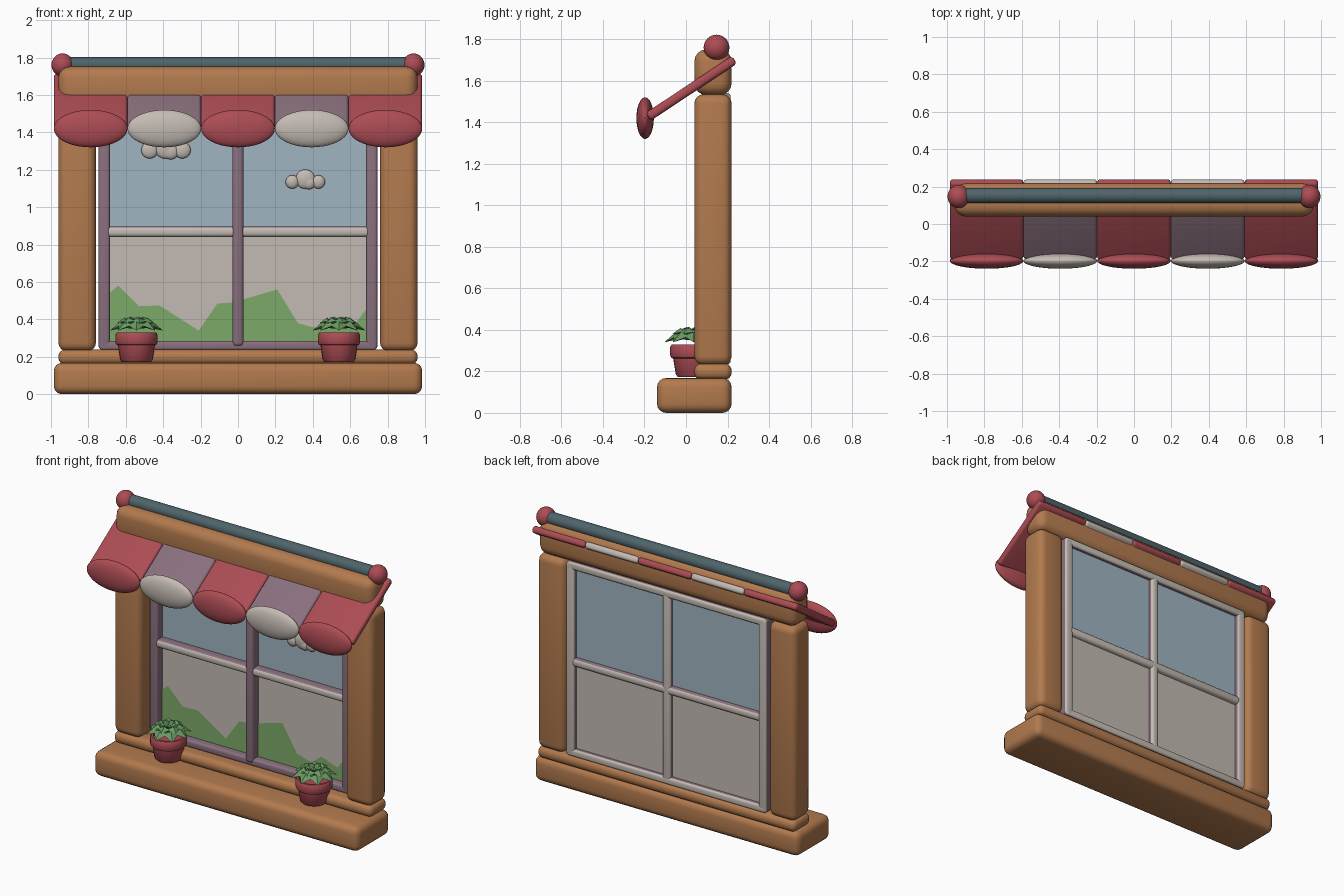
import bpy, bmesh, math
from mathutils import Matrix, Vector

if "Cube" in bpy.data.objects:
    bpy.data.objects.remove(bpy.data.objects["Cube"])


def material(name, rgb):
    lin = [((c / 255 + 0.055) / 1.055) ** 2.4 for c in rgb] + [1]
    m = bpy.data.materials.new(name)
    m.use_nodes = True
    m.diffuse_color = lin
    m.node_tree.nodes["Principled BSDF"].inputs["Base Color"].default_value = lin
    return m


wood = material("wood_brown", (178, 122, 78))
red = material("brick_red", (172, 76, 84))
teal = material("slate_teal", (78, 100, 106))
mauve = material("dusty_mauve", (138, 112, 126))
cream = material("warm_cream", (196, 187, 179))
sky = material("sky_blue", (161, 181, 194))
hill = material("hill_green", (124, 170, 104))
leaf = material("leaf_green", (104, 154, 98))


def finish(bm, name, mats, smooth=True, rule=None):
    """Turn a bmesh into an object; rule picks the material from the face normal."""
    bm.normal_update()
    me = bpy.data.meshes.new(name)
    for m in mats:
        me.materials.append(m)
    for f in bm.faces:
        f.smooth = smooth
        if rule:
            f.material_index = rule(f.normal)
    bm.to_mesh(me)
    bm.free()
    ob = bpy.data.objects.new(name, me)
    bpy.context.collection.objects.link(ob)
    if smooth:
        bpy.ops.object.select_all(action="DESELECT")
        bpy.context.view_layer.objects.active = ob
        ob.select_set(True)
        bpy.ops.object.shade_smooth_by_angle(angle=math.radians(40))
    return ob


def box(name, lo, hi, mats, bevel=0.0, rot=0.0, rule=None):
    lo, hi = Vector(lo), Vector(hi)
    bm = bmesh.new()
    bmesh.ops.create_cube(bm, size=1)
    bmesh.ops.scale(bm, vec=hi - lo, verts=bm.verts)
    if bevel:
        bmesh.ops.bevel(bm, geom=bm.edges[:], offset=bevel, segments=4,
                        profile=0.5, affect="EDGES")
    bmesh.ops.transform(bm, verts=bm.verts,
                        matrix=Matrix.Translation((lo + hi) / 2) @ Matrix.Rotation(rot, 4, "X"))
    return finish(bm, name, mats, bevel > 0, rule)


def ball(bm, centre, radii, u=28, v=16):
    bmesh.ops.create_uvsphere(bm, u_segments=u, v_segments=v, radius=1,
                              matrix=Matrix.Translation(centre) @ Matrix.Diagonal((*radii, 1)))


# Timber surround
box("sill", (-0.985, -0.14, 0), (0.985, 0.22, 0.168), [wood], 0.045)
box("sill_rail", (-0.96, 0.04, 0.16), (0.96, 0.22, 0.238), [wood], 0.034)
box("top_beam", (-0.96, 0.04, 1.53), (0.96, 0.22, 1.752), [wood], 0.06)
for side, x in (("right", -0.86), ("left", 0.86)):
    box(side + "_post", (x - 0.1, 0.04, 0.23), (x + 0.1, 0.22, 1.535), [wood], 0.045)

# Window frame: cream on the back, mauve elsewhere
back_cream = lambda n: 1 if n.y > 0.4 else 0
F0, F1 = 0.12, 0.215
frame = [mauve, cream]
for side, x in (("right", -0.715), ("left", 0.715)):
    box(side + "_stile", (x - 0.03, F0, 0.24), (x + 0.03, F1, 1.535), frame, 0.015, rule=back_cream)
box("bottom_rail", (-0.74, F0, 0.235), (0.74, F1, 0.285), frame, 0.015, rule=back_cream)
box("top_rail", (-0.74, F0, 1.49), (0.74, F1, 1.54), frame, 0.015, rule=back_cream)
box("centre_mullion", (-0.03, F0 - 0.01, 0.255), (0.03, F1, 1.52), frame, 0.022, rule=back_cream)
box("cross_bar", (-0.705, F0, 0.84), (0.705, F1, 0.897), frame, 0.022,
    rule=lambda n: 0 if n.z > 0.8 else 1)

# Panes
box("upper_pane", (-0.7, 0.176, 0.87), (0.7, 0.186, 1.51), [sky])
box("lower_pane", (-0.7, 0.176, 0.26), (0.7, 0.186, 0.87), [cream])

# Hills on the lower pane
ridge = [(-0.69, 0.54), (-0.64, 0.58), (-0.53, 0.47), (-0.42, 0.475), (-0.21, 0.34),
         (-0.11, 0.485), (-0.03, 0.49), (0.21, 0.56), (0.32, 0.38), (0.43, 0.35),
         (0.5, 0.41), (0.62, 0.37), (0.69, 0.46)]
bm = bmesh.new()
for (xa, za), (xb, zb) in zip(ridge, ridge[1:]):
    bm.faces.new([bm.verts.new((x, 0.17, z))
                  for x, z in ((xa, 0.27), (xb, 0.27), (xb, zb), (xa, za))])
bmesh.ops.remove_doubles(bm, verts=bm.verts, dist=0.0001)
finish(bm, "hills", [hill], False)

# Clouds on the upper pane
for side, cx, cz, s in (("right", -0.385, 1.305, 1.25), ("left", 0.36, 1.135, 1.0)):
    bm = bmesh.new()
    for dx, dz, r in ((-0.07, 0, 0.036), (0, 0.015, 0.052), (0.07, 0, 0.036), (0.02, -0.005, 0.035)):
        ball(bm, (cx + dx * s, 0.165, cz + dz * s), (r * s, 0.02, r * s), 16, 10)
    finish(bm, side + "_cloud", [cream])

# Awning: five sloped panels with rounded flaps
slope = math.radians(33.5)
width = 0.394
for i in range(5):
    x = (i - 2) * width
    plain = i % 2 == 0
    box(f"awning_panel_{i + 1}", (x - width / 2, -0.225, 1.541), (x + width / 2, 0.275, 1.586),
        [red] if plain else [mauve, cream], 0.018, slope,
        None if plain else (lambda n: 0 if n.z > 0.3 and n.y < 0.2 else 1))
    bm = bmesh.new()
    ball(bm, (x, -0.197, 1.42), (width / 2, 0.042, 0.1), 40, 20)
    finish(bm, f"awning_flap_{i + 1}", [red if plain else cream])

# Curtain rod with ball ends
bm = bmesh.new()
bmesh.ops.create_cone(bm, cap_ends=True, segments=28, radius1=0.041, radius2=0.041, depth=1.88,
                      matrix=Matrix.Translation((0, 0.152, 1.762)) @ Matrix.Rotation(math.pi / 2, 4, "Y"))
finish(bm, "rod", [teal])
for side, x in (("right", -0.938), ("left", 0.938)):
    bm = bmesh.new()
    ball(bm, (x, 0.147, 1.76), (0.059, 0.062, 0.062))
    finish(bm, side + "_rod_ball", [red])


# Potted plants
def lathe(name, profile, centre, mat, steps=28):
    bm = bmesh.new()
    verts = [bm.verts.new((r, 0, z)) for r, z in profile]
    edges = [bm.edges.new(p) for p in zip(verts, verts[1:])]
    bmesh.ops.spin(bm, geom=verts + edges, cent=(0, 0, 0), axis=(0, 0, 1),
                   angle=math.tau, steps=steps)
    bmesh.ops.remove_doubles(bm, verts=bm.verts, dist=0.0001)
    bmesh.ops.recalc_face_normals(bm, faces=bm.faces)
    bmesh.ops.translate(bm, verts=bm.verts, vec=centre)
    finish(bm, name, [mat])


def plant(name, centre):
    """Rings of folded, pointed leaves around a small core."""
    bm = bmesh.new()
    for count, reach, rise, tip, half, turn in ((8, 0.142, 0.07, 0.02, 0.05, 0.0),
                                                (7, 0.105, 0.09, 0.06, 0.042, 0.4),
                                                (5, 0.055, 0.095, 0.088, 0.03, 0.2)):
        for k in range(count):
            m = Matrix.Translation(centre) @ Matrix.Rotation(turn + k * math.tau / count, 4, "Z")
            base, mid, end, l, r, under = [bm.verts.new(m @ Vector(p)) for p in (
                (0.01, 0, 0.03), (reach * 0.6, 0, rise), (reach, 0, tip),
                (reach * 0.55, half, rise - 0.018), (reach * 0.55, -half, rise - 0.018),
                (reach * 0.5, 0, rise - 0.035))]
            for tri in ((base, mid, l), (mid, end, l), (base, r, mid), (mid, r, end),
                        (base, l, under), (l, end, under), (base, under, r), (under, end, r)):
                bm.faces.new(tri)
    bmesh.ops.recalc_face_normals(bm, faces=bm.faces)
    finish(bm, name, [leaf], False)


pot_profile = [(0, 0), (0.075, 0), (0.086, 0.012), (0.099, 0.09), (0.108, 0.094), (0.113, 0.105),
               (0.113, 0.145), (0.106, 0.157), (0.092, 0.157), (0.088, 0.14), (0, 0.14)]
for side, x in (("right", -0.543), ("left", 0.54)):
    lathe(side + "_pot", pot_profile, (x, 0.037, 0.172), red)
    plant(side + "_plant", (x, 0.037, 0.32))
